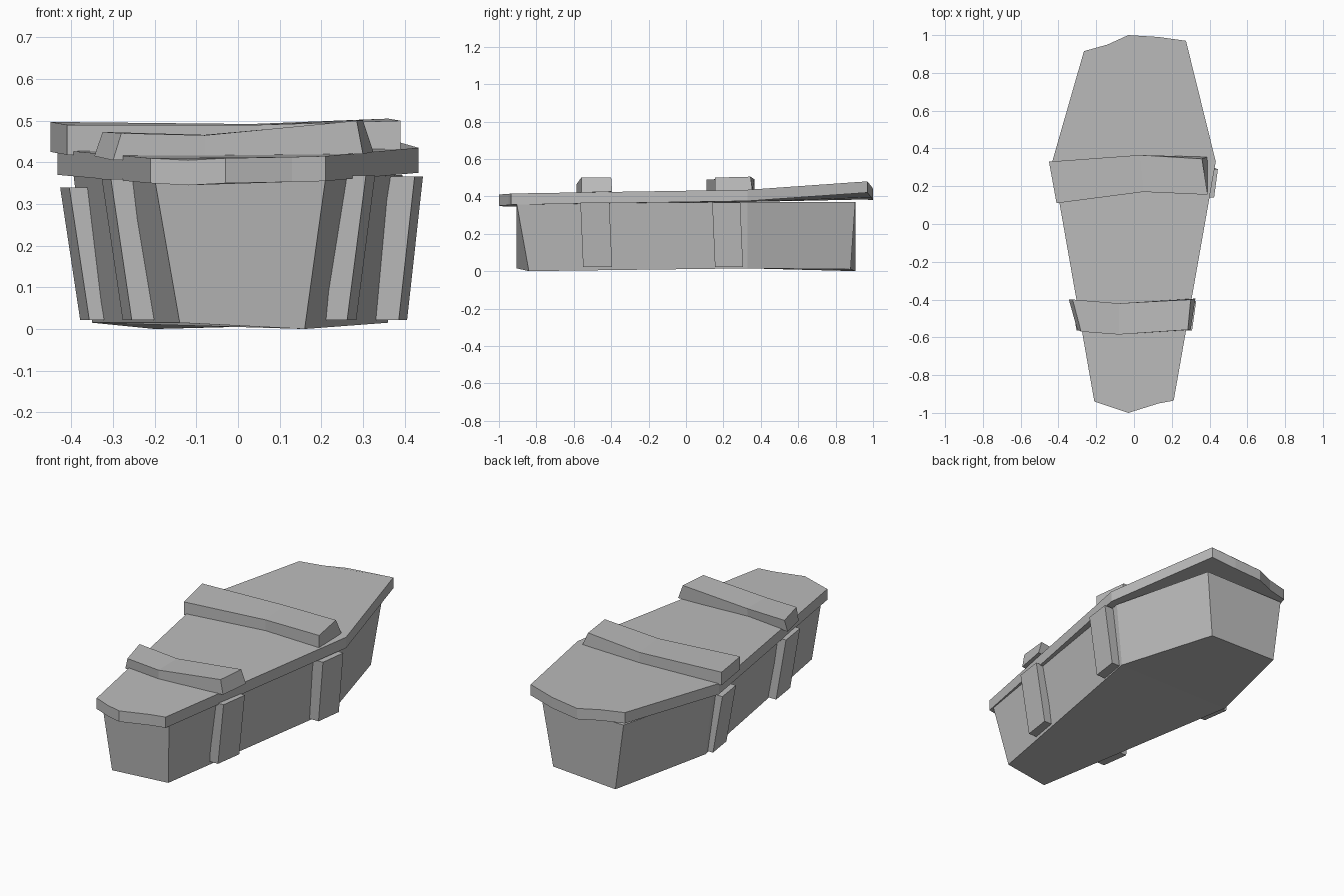
import bpy
import bmesh

cube = bpy.data.objects.get("Cube")
if cube:
    bpy.data.objects.remove(cube, do_unlink=True)

stone = bpy.data.materials.new("grey")
stone.use_nodes = True
stone.diffuse_color = (0.5, 0.5, 0.5, 1)
stone.node_tree.nodes["Principled BSDF"].inputs["Base Color"].default_value = (0.5, 0.5, 0.5, 1)


def loft(name, bottom, top, split=None):
    """Solid between two matching outlines; split folds the caps from point 0 to that point."""
    bm = bmesh.new()
    low = [bm.verts.new(p) for p in bottom]
    high = [bm.verts.new(p) for p in top]
    n = len(low)
    for i in range(n):
        j = (i + 1) % n
        bm.faces.new((low[i], low[j], high[j], high[i]))
    for ring in (low, high):
        if split:
            bm.faces.new(ring[:split + 1])
            bm.faces.new(ring[split:] + ring[:1])
        else:
            bm.faces.new(ring)
    bmesh.ops.recalc_face_normals(bm, faces=bm.faces)
    mesh = bpy.data.meshes.new(name)
    bm.to_mesh(mesh)
    bm.free()
    mesh.materials.append(stone)
    obj = bpy.data.objects.new(name, mesh)
    bpy.context.collection.objects.link(obj)
    return obj


def lower(points, depth):
    return [(x, y, z - depth) for x, y, z in points]


# Tapered six-sided box
loft("coffin_body",
     [(-0.35, 0.33, 0.015), (-0.14, -0.905, 0.015), (0.16, -0.84, 0),
      (0.36, 0.33, 0.015), (0.2, 0.88, 0.01), (-0.2, 0.905, 0)],
     [(-0.395, 0.33, 0.37), (-0.2, -0.905, 0.36), (0.21, -0.905, 0.36),
      (0.395, 0.33, 0.37), (0.25, 0.905, 0.37), (-0.25, 0.905, 0.37)], 3)

# Warped lid with chipped ends
lid = [(-0.433, 0.33, 0.43), (-0.21, -0.94, 0.41), (-0.12, -0.97, 0.405),
       (-0.03, -1, 0.41), (0.13, -0.95, 0.413), (0.21, -0.935, 0.415),
       (0.433, 0.33, 0.435), (0.275, 0.97, 0.48), (0.13, 0.99, 0.455),
       (-0.03, 1, 0.44), (-0.14, 0.95, 0.443), (-0.265, 0.915, 0.447)]
loft("lid", lower(lid, 0.06), lid, 6)

# Bent straps across the lid, folded along their middle
rear = [(0.05, 0.17, 0.49), (0.39, 0.155, 0.5), (0.36, 0.345, 0.505),
        (0.03, 0.365, 0.492), (-0.45, 0.33, 0.497), (-0.41, 0.11, 0.49)]
rear_base = lower(rear, 0.072)
rear_base[2] = (0.39, 0.355, 0.43)
loft("rear_lid_strap", rear_base, rear, 3)
front = [(-0.08, -0.585, 0.465), (0.285, -0.56, 0.5), (0.3, -0.4, 0.5),
         (-0.08, -0.42, 0.466), (-0.325, -0.4, 0.473), (-0.28, -0.57, 0.47)]
front_base = [(-0.08, -0.585, 0.41), (0.3, -0.56, 0.42), (0.325, -0.395, 0.425),
              (-0.08, -0.43, 0.415), (-0.345, -0.4, 0.415), (-0.3, -0.56, 0.405)]
loft("front_lid_strap", front_base, front, 3)


# Upright straps on the sides, leaning with the body
def upright(name, y0, y1, x_low, x_high, thick, flare, height):
    def ring(x, z, dy):
        inner = x - (0.03 if x > 0 else -0.03)
        outer = x + (thick if x > 0 else -thick)
        shift = flare if x > 0 else -flare
        return [(inner, y0 + dy, z), (outer, y0 + dy, z),
                (outer + shift, y1 + dy, z), (inner + shift, y1 + dy, z)]
    loft(name, ring(x_low, 0.022, 0.015), ring(x_high, height, 0), None)


upright("front_left_upright", -0.565, -0.41, 0.21, 0.255, 0.052, 0.022, 0.368)
upright("front_right_upright", -0.565, -0.41, -0.205, -0.255, 0.05, 0.022, 0.36)
upright("rear_left_upright", 0.14, 0.29, 0.34, 0.378, 0.046, 0.02, 0.366)
upright("rear_right_upright", 0.14, 0.29, -0.322, -0.37, 0.035, 0.022, 0.34)
